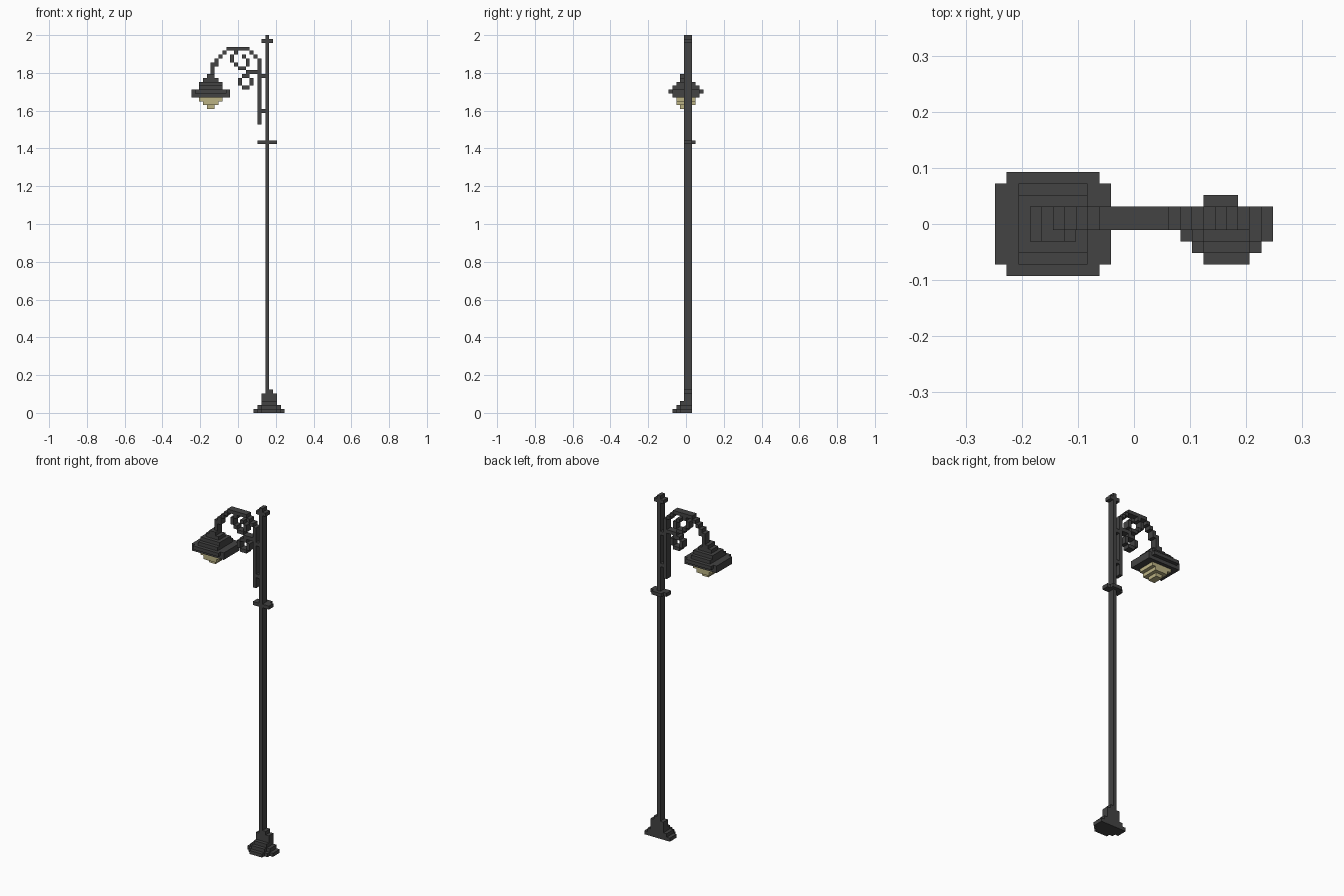
import bpy, bmesh
from mathutils import Vector

if "Cube" in bpy.data.objects:
    bpy.data.objects.remove(bpy.data.objects["Cube"])

H = 2 / 97                      # edge of one cube
ORIGIN = Vector((-12 * H, -4.5 * H, 0))
DIRS = [(1, 0, 0), (-1, 0, 0), (0, 1, 0), (0, -1, 0), (0, 0, 1), (0, 0, -1)]


def material(name, colour):
    m = bpy.data.materials.new(name)
    m.diffuse_color = (*colour, 1)
    m.use_nodes = True
    m.node_tree.nodes["Principled BSDF"].inputs["Base Color"].default_value = m.diffuse_color
    return m


iron = material("dark_iron", (0.056, 0.056, 0.056))
glass = material("pale_yellow_glass", (0.50, 0.45, 0.23))


def box(i0, i1, j0, j1, k0, k1):
    return {(i, j, k) for i in range(i0, i1) for j in range(j0, j1) for k in range(k0, k1)}


def flat(*bars):
    """Ironwork two cubes deep, from (i0, i1, k0, k1) bars."""
    return set().union(*(box(a, b, 4, 6, c, d) for a, b, c, d in bars))


parts = {}

# stepped base, with a flat back
parts["base"] = (box(18, 22, 1, 6, 0, 1) | box(17, 23, 2, 6, 0, 1) | box(16, 24, 3, 6, 0, 1)
                 | box(18, 22, 2, 6, 1, 2) | box(17, 23, 3, 6, 1, 2)
                 | box(18, 22, 3, 6, 2, 3) | box(18, 22, 4, 6, 3, 5)
                 | box(19, 21, 4, 6, 5, 6), iron)
# pole, collar and top cap
parts["pole"] = (flat((19, 20, 6, 97)), iron)
parts["collar"] = (flat((17, 22, 69, 70)) | box(18, 21, 6, 7, 69, 70), iron)
parts["top_cap"] = (flat((18, 21, 95, 96)), iron)
# wall bar beside the pole, with its two links
parts["bracket_bar"] = (flat((17, 18, 74, 91), (18, 19, 77, 78), (18, 19, 86, 87)), iron)
# curved arm
parts["arm"] = (flat((16, 17, 91, 92), (15, 16, 92, 93), (9, 15, 93, 94), (8, 9, 92, 93),
                     (7, 8, 91, 92), (6, 7, 89, 91), (5, 6, 87, 90)), iron)
# scrolls
parts["upper_scroll"] = (flat((11, 12, 92, 93), (10, 11, 90, 92), (11, 12, 89, 90),
                              (12, 14, 88, 89), (14, 15, 89, 91), (13, 14, 91, 92),
                              (14, 17, 87, 88)), iron)
parts["lower_scroll"] = (flat((13, 15, 86, 87), (12, 13, 84, 86), (13, 15, 83, 84),
                              (15, 16, 84, 86)), iron)
# lamp shade and bulb
parts["lamp_shade"] = (box(0, 10, 1, 8, 81, 83) | box(1, 9, 0, 9, 82, 83)
                       | box(2, 8, 1, 8, 83, 84) | box(2, 8, 2, 7, 84, 85)
                       | box(3, 7, 3, 6, 85, 86) | box(4, 6, 3, 6, 86, 87), iron)
parts["bulb"] = (box(2, 8, 2, 7, 80, 81) | box(3, 7, 2, 7, 79, 80)
                 | box(4, 6, 3, 6, 78, 79), glass)

solid = set().union(*(c for c, _ in parts.values()))


def build(name, cells, mat):
    """Skin the cubes, leaving out faces hidden against other cubes."""
    bm = bmesh.new()
    for c in cells:
        for d in DIRS:
            if tuple(a + b for a, b in zip(c, d)) in solid:
                continue
            n = Vector(d)
            u = Vector((d[1], d[2], d[0])) / 2
            v = n.cross(u)
            mid = Vector(c) + Vector((.5, .5, .5)) + n / 2
            bm.faces.new([bm.verts.new(ORIGIN + H * (mid + s * u + t * v))
                          for s, t in ((-1, -1), (1, -1), (1, 1), (-1, 1))])
    bmesh.ops.remove_doubles(bm, verts=bm.verts, dist=H * 0.01)
    bmesh.ops.dissolve_limit(bm, angle_limit=0.01, verts=bm.verts, edges=bm.edges)
    me = bpy.data.meshes.new(name)
    bm.to_mesh(me)
    bm.free()
    me.materials.append(mat)
    bpy.context.collection.objects.link(bpy.data.objects.new(name, me))


for name, (cells, mat) in parts.items():
    build(name, cells, mat)
